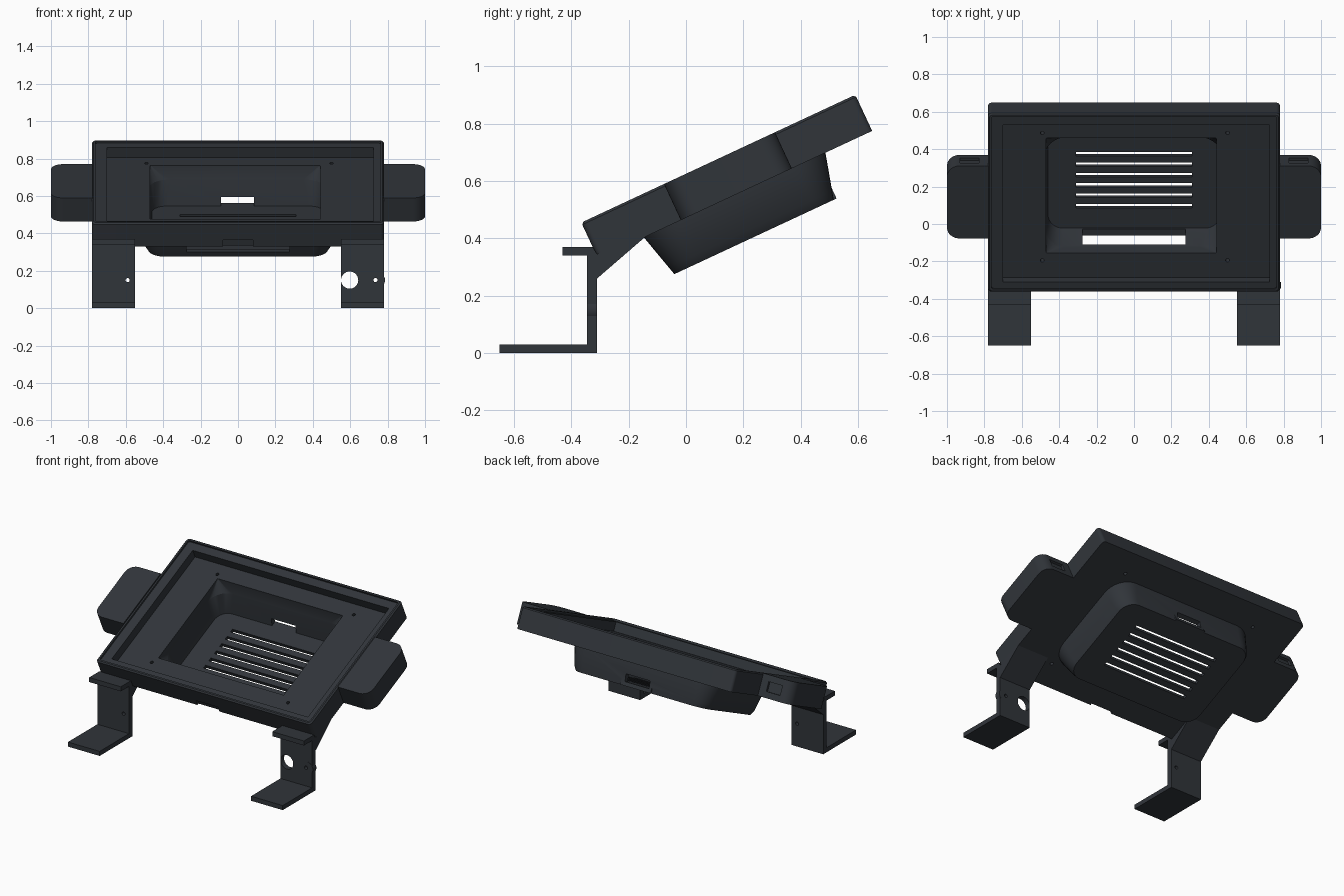
import bpy, bmesh
from math import radians, cos, sin, pi
from mathutils import Matrix

if "Cube" in bpy.data.objects:
    bpy.data.objects.remove(bpy.data.objects["Cube"])

# Tilted case space: local x = width, y = up the slope, z = out of the screen
TILT = Matrix.Translation((0, -0.365, 0.455)) @ Matrix.Rotation(radians(25), 4, 'X')
FLAT = Matrix.Identity(4)

mat = bpy.data.materials.new("charcoal_plastic")
mat.diffuse_color = (0.03, 0.035, 0.042, 1)
mat.use_nodes = True
mat.node_tree.nodes["Principled BSDF"].inputs["Base Color"].default_value = mat.diffuse_color


def finish(name, bm, matrix):
    bmesh.ops.recalc_face_normals(bm, faces=bm.faces)
    me = bpy.data.meshes.new(name)
    bm.to_mesh(me)
    bm.free()
    ob = bpy.data.objects.new(name, me)
    bpy.context.collection.objects.link(ob)
    ob.matrix_world = matrix
    me.materials.append(mat)
    return ob


def loft(name, sections, segs=8, matrix=TILT):
    """Stack of rounded rectangles: (x0, x1, y0, y1, radius, z)."""
    bm = bmesh.new()
    rings = []
    for x0, x1, y0, y1, r, z in sections:
        ring = []
        corners = [(x1 - r, y1 - r), (x0 + r, y1 - r), (x0 + r, y0 + r), (x1 - r, y0 + r)]
        for q, (cx, cy) in enumerate(corners):
            for i in range(segs + 1):
                a = (q + i / segs) * pi / 2
                ring.append(bm.verts.new((cx + r * cos(a), cy + r * sin(a), z)))
        rings.append(ring)
    n = len(rings[0])
    bm.faces.new(rings[0])
    bm.faces.new(rings[-1])
    for a, b in zip(rings, rings[1:]):
        for i in range(n):
            bm.faces.new((a[i], a[(i + 1) % n], b[(i + 1) % n], b[i]))
    return finish(name, bm, matrix)


def box(name, x0, x1, y0, y1, z0, z1, matrix=TILT):
    bm = bmesh.new()
    m = Matrix.Translation(((x0 + x1) / 2, (y0 + y1) / 2, (z0 + z1) / 2))
    bmesh.ops.create_cube(bm, size=1, matrix=m @ Matrix.Diagonal((x1 - x0, y1 - y0, z1 - z0, 1)))
    return finish(name, bm, matrix)


def rod(name, centre, r, length, axis='Z', matrix=TILT):
    bm = bmesh.new()
    m = Matrix.Translation(centre)
    if axis == 'Y':
        m = m @ Matrix.Rotation(pi / 2, 4, 'X')
    bmesh.ops.create_cone(bm, cap_ends=True, segments=32, radius1=r, radius2=r, depth=length, matrix=m)
    return finish(name, bm, matrix)


def combine(ob, other, op='DIFFERENCE', keep=False):
    mod = ob.modifiers.new(op, 'BOOLEAN')
    mod.operation, mod.object, mod.solver = op, other, 'EXACT'
    bpy.context.view_layer.update()
    bpy.context.view_layer.objects.active = ob
    bpy.ops.object.modifier_apply(modifier=mod.name)
    if not keep:
        bpy.data.objects.remove(other)


# Display frame with shallow lip and deeper tray
frame = loft("display_frame", [(-0.78, 0.78, 0, 1.054, 0.02, -0.139),
                               (-0.78, 0.78, 0, 1.054, 0.02, -0.008),
                               (-0.772, 0.772, 0.008, 1.046, 0.016, 0)])
combine(frame, loft("cut", [(-0.762, 0.762, 0.018, 1.036, 0.012, z) for z in (-0.012, 0.1)]))
combine(frame, box("cut", -0.70, 0.725, 0.055, 0.982, -0.07, 0.1))

# Electronics well hanging below the frame, with tapered rounded walls
well = loft("electronics_well", [(-0.53, 0.53, 0.176, 0.874, 0.14, -0.13),
                                 (-0.53, 0.53, 0.176, 0.874, 0.14, -0.14),
                                 (-0.50, 0.50, 0.210, 0.839, 0.10, -0.27),
                                 (-0.48, 0.48, 0.218, 0.831, 0.09, -0.30)])
combine(well, box("port_hood", -0.11, 0.11, 0.815, 0.842, -0.30, -0.215), 'UNION')
cavity = loft("cut", [(-0.47, 0.44, 0.199, 0.877, 0.004, 0.05),
                      (-0.47, 0.44, 0.199, 0.877, 0.004, -0.071),
                      (-0.48, 0.47, 0.205, 0.850, 0.12, -0.139),
                      (-0.46, 0.46, 0.250, 0.805, 0.08, -0.275)])
combine(frame, cavity, keep=True)
combine(well, cavity)

# Ventilation slots, cable window and port opening
for i in range(6):
    y = 0.38 + i * 0.0615
    combine(well, box("cut", -0.31, 0.31, y - 0.012, y + 0.012, -0.4, -0.2))
combine(well, box("cut", -0.275, 0.275, 0.1, 0.30, -0.268, -0.155))
combine(well, box("cut", -0.09, 0.085, 0.75, 0.95, -0.275, -0.228))

# Screw holes in the tray and a pry notch in the lower edge
for x in (-0.49, 0.50):
    for y in (0.155, 0.907):
        combine(frame, rod("cut", (x, y, -0.1), 0.01, 0.3))
combine(frame, box("cut", -0.08, 0.08, -0.05, 0.012, -0.2, -0.10))

# Side pods, each with a small pocket on the upper end
pods = []
for side, label in ((-1, "left"), (1, "right")):
    x0, x1 = sorted((side * 0.76, side * 1.0))
    pod = loft(label + "_side_pod", [(x0, x1, 0.318, 0.745, 0.065, z) for z in (-0.139, 0)], 10)
    # square off the inner end so it meets the frame cleanly
    a, b = sorted((side * 0.74, side * 0.90))
    combine(pod, box("fill", a, b, 0.318, 0.745, -0.139, 0), 'UNION')
    a, b = sorted((side * 0.70, side * 0.779))
    combine(pod, box("cut", a, b, 0.2, 0.9, -0.3, 0.2))
    a, b = sorted((side * 0.83, side * 0.93))
    combine(pod, box("cut", a, b, 0.73, 0.8, -0.10, -0.04))
    pods.append(pod)

# Bracket legs: foot, upright, shelf lip and brace in one profile
PROFILE = [(-0.65, 0), (-0.31, 0), (-0.31, 0.26), (-0.141, 0.406), (-0.15, 0.42), (-0.31, 0.345),
           (-0.325, 0.37), (-0.43, 0.37), (-0.43, 0.34), (-0.345, 0.34), (-0.345, 0.03), (-0.65, 0.03)]
legs = []
for side, label in ((-1, "left"), (1, "right")):
    x0, x1 = sorted((side * 0.55, side * 0.78))
    bm = bmesh.new()
    face = bm.faces.new([bm.verts.new((x0, y, z)) for y, z in PROFILE])
    ext = bmesh.ops.extrude_face_region(bm, geom=[face])
    bmesh.ops.translate(bm, vec=(x1 - x0, 0, 0),
                        verts=[v for v in ext["geom"] if isinstance(v, bmesh.types.BMVert)])
    leg = finish(label + "_leg", bm, FLAT)
    if side > 0:
        combine(leg, rod("boss", (0.745, -0.3275, 0.15), 0.041, 0.036, 'Y', FLAT), 'UNION')
        combine(leg, rod("cut", (0.597, -0.33, 0.15), 0.046, 0.2, 'Y', FLAT))
        combine(leg, rod("cut", (0.735, -0.33, 0.15), 0.011, 0.2, 'Y', FLAT))
    else:
        combine(leg, rod("cut", (-0.59, -0.33, 0.15), 0.011, 0.2, 'Y', FLAT))
    legs.append(leg)

# Smooth the rounded corners, keep the edges crisp
bpy.ops.object.select_all(action='DESELECT')
for ob in [frame, well] + pods + legs:
    ob.select_set(True)
bpy.context.view_layer.objects.active = frame
bpy.ops.object.shade_smooth_by_angle(angle=radians(25))
